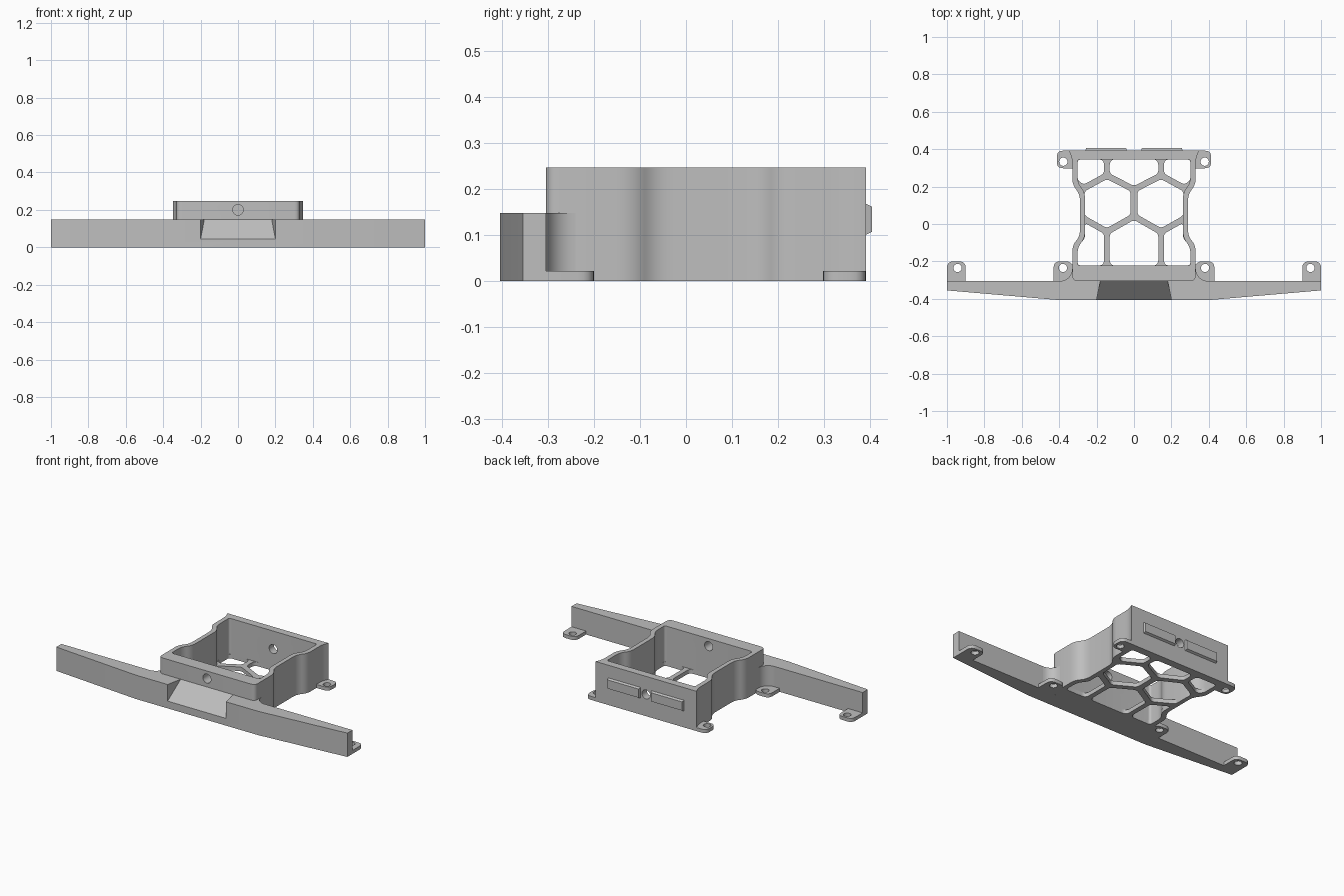
import bpy, bmesh, math
from mathutils import Vector

cube = bpy.data.objects.get("Cube")
if cube:
    bpy.data.objects.remove(cube, do_unlink=True)

grey = bpy.data.materials.new("plain grey")
grey.use_nodes = True
grey.diffuse_color = (0.52, 0.52, 0.52, 1)
grey.node_tree.nodes["Principled BSDF"].inputs["Base Color"].default_value = grey.diffuse_color


def finish(name, bm):
    bmesh.ops.recalc_face_normals(bm, faces=bm.faces[:])
    mesh = bpy.data.meshes.new(name)
    bm.to_mesh(mesh)
    bm.free()
    mesh.materials.append(grey)
    ob = bpy.data.objects.new(name, mesh)
    bpy.context.collection.objects.link(ob)
    return ob


def rounded(points, radius, steps=5):
    """Round polygon corners; a third value on a point overrides the radius."""
    out = []
    for i, p in enumerate(points):
        r = p[2] if len(p) > 2 else radius
        c = Vector(p[:2])
        a = Vector(points[i - 1][:2]) - c
        b = Vector(points[(i + 1) % len(points)][:2]) - c
        if r == 0:
            out.append(c)
            continue
        a = c + a.normalized() * min(r, a.length * 0.48)
        b = c + b.normalized() * min(r, b.length * 0.48)
        for k in range(steps + 1):
            t = k / steps
            out.append(a * (1 - t) ** 2 + c * 2 * t * (1 - t) + b * t * t)
    return out


def circle(x, y, r, n=24):
    return [(x + r * math.cos(math.tau * i / n), y + r * math.sin(math.tau * i / n)) for i in range(n)]


def mirrored(half):
    """Complete a right-hand outline with its mirror image."""
    return half + [(-p[0], *p[1:]) for p in reversed(half) if abs(p[0]) > 1e-6]


def flip(loop, side):
    return [(p[0] * side, *p[1:]) for p in loop]


def prism(name, loops, z0, z1):
    """Extrude an outline with optional holes."""
    bm = bmesh.new()
    for loop in loops:
        vs = [bm.verts.new((p[0], p[1], z0)) for p in loop]
        for i, v in enumerate(vs):
            bm.edges.new((vs[i - 1], v))
    bmesh.ops.triangle_fill(bm, use_beauty=True, edges=bm.edges[:], normal=(0, 0, 1))
    ext = bmesh.ops.extrude_face_region(bm, geom=bm.faces[:], use_keep_orig=True)
    bmesh.ops.translate(bm, vec=(0, 0, z1 - z0),
                        verts=[g for g in ext["geom"] if isinstance(g, bmesh.types.BMVert)])
    return finish(name, bm)


def cut(ob, cutter):
    cutter.hide_render = True
    mod = ob.modifiers.new("cut", "BOOLEAN")
    mod.operation, mod.solver, mod.object = "DIFFERENCE", "EXACT", cutter
    deps = bpy.context.evaluated_depsgraph_get()
    mesh = bpy.data.meshes.new_from_object(ob.evaluated_get(deps))
    ob.modifiers.clear()
    ob.data = mesh
    bpy.data.objects.remove(cutter, do_unlink=True)


parts = []

# Tapered front bar with a sloping central recess
bar = prism("front_bar", [mirrored([(0.42, -0.405), (1, -0.355), (1, -0.305)])], 0, 0.148)
bm = bmesh.new()
slope = 0.103 / 0.1
for side in (-1, 1):
    for y in (-0.425, -0.295):
        w = 0.2 - (y + 0.405) * 0.2
        for z in (0.045 + (y + 0.405) * slope, 0.25):
            bm.verts.new((side * w, y, z))
bmesh.ops.convex_hull(bm, input=bm.verts[:])
cut(bar, finish("recess_cutter", bm))
parts.append(bar)

# Waisted open housing wall
outer = rounded(mirrored([(0.33, -0.305, 0.03), (0.33, -0.115), (0.289, -0.065), (0.289, 0.16),
                          (0.33, 0.21), (0.33, 0.35), (0.347, 0.392, 0)]), 0.035)
inner = rounded(mirrored([(0.302, -0.222, 0.015), (0.302, -0.125), (0.262, -0.075), (0.262, 0.17),
                          (0.302, 0.22), (0.302, 0.345, 0.015)]), 0.035)
housing = prism("housing_wall", [outer, inner], 0, 0.247)
for y, z in ((-0.26, 0.2), (0.37, 0.135)):
    bm = bmesh.new()
    bmesh.ops.create_cone(bm, cap_ends=True, segments=32, radius1=0.028, radius2=0.028, depth=0.2)
    for v in bm.verts:
        v.co = (v.co.x, y + v.co.z, z + v.co.y)
    cut(housing, finish("hole_cutter", bm))
parts.append(housing)

# Honeycomb floor
cell = [(0.018, 0.05), (0.145, -0.022), (0.264, 0.045), (0.264, 0.175), (0.145, 0.24), (0.018, 0.175)]
front_corner = [(0.16, -0.222, 0.03), (0.16, -0.052), (0.262, 0.005), (0.262, -0.075),
                (0.302, -0.125), (0.302, -0.222)]
back_corner = [(0.16, 0.345, 0.03), (0.16, 0.27), (0.27, 0.21), (0.302, 0.235), (0.302, 0.345)]
front_mid = mirrored([(0.13, -0.222, 0.03), (0.13, -0.052), (0, 0.022)])
back_mid = mirrored([(0.13, 0.345, 0.03), (0.13, 0.27), (0, 0.203)])
holes = [flip(c, s) for c in (cell, front_corner, back_corner) for s in (-1, 1)] + [front_mid, back_mid]
floor_edge = [(p[0] * 0.97, p[1] * 0.97) for p in outer]
parts.append(prism("honeycomb_floor", [floor_edge] + [rounded(h, 0.018) for h in holes], 0, 0.025))

# Screw tabs, corner fillets and rear rails
for side, word in ((-1, "right"), (1, "left")):
    tabs = {
        "back_tab": ([(0.31, 0.392, 0), (0.31, 0.298, 0), (0.413, 0.298), (0.413, 0.392)], (0.378, 0.333)),
        "front_tab": ([(0.31, -0.31, 0), (0.43, -0.31, 0), (0.43, -0.2), (0.33, -0.2)], (0.38, -0.235)),
        "outer_tab": ([(0.9, -0.31, 0), (1, -0.31, 0), (1, -0.2), (0.9, -0.2)], (0.943, -0.235)),
    }
    for name, (outline, hole) in tabs.items():
        loops = [flip(rounded(outline, 0.035), side), flip(circle(*hole, 0.022), side)]
        parts.append(prism(f"{word}_{name}", loops, 0, 0.022))

    arc = [(0.395 - 0.065 * math.sin(a), -0.24 - 0.065 * math.cos(a))
           for a in (math.pi / 2 * k / 8 for k in range(9))]
    fillet = arc + [(0.31, -0.24), (0.31, -0.305)]
    parts.append(prism(f"{word}_corner_fillet", [flip(fillet, side)], 0, 0.148))

    bm = bmesh.new()
    bmesh.ops.create_cube(bm, size=1)
    for v in bm.verts:
        inset = 0.008 if v.co.y > 0 else 0
        v.co = (side * 0.149 + v.co.x * (0.223 - inset), 0.397 + v.co.y * 0.016,
                0.135 + v.co.z * (0.07 - 2 * inset))
    parts.append(finish(f"{word}_rear_rail", bm))

# Smooth the rounded walls, keep the edges sharp
bpy.ops.object.select_all(action="DESELECT")
for ob in parts:
    ob.select_set(True)
bpy.context.view_layer.objects.active = parts[0]
bpy.ops.object.shade_smooth_by_angle(angle=math.radians(30))
